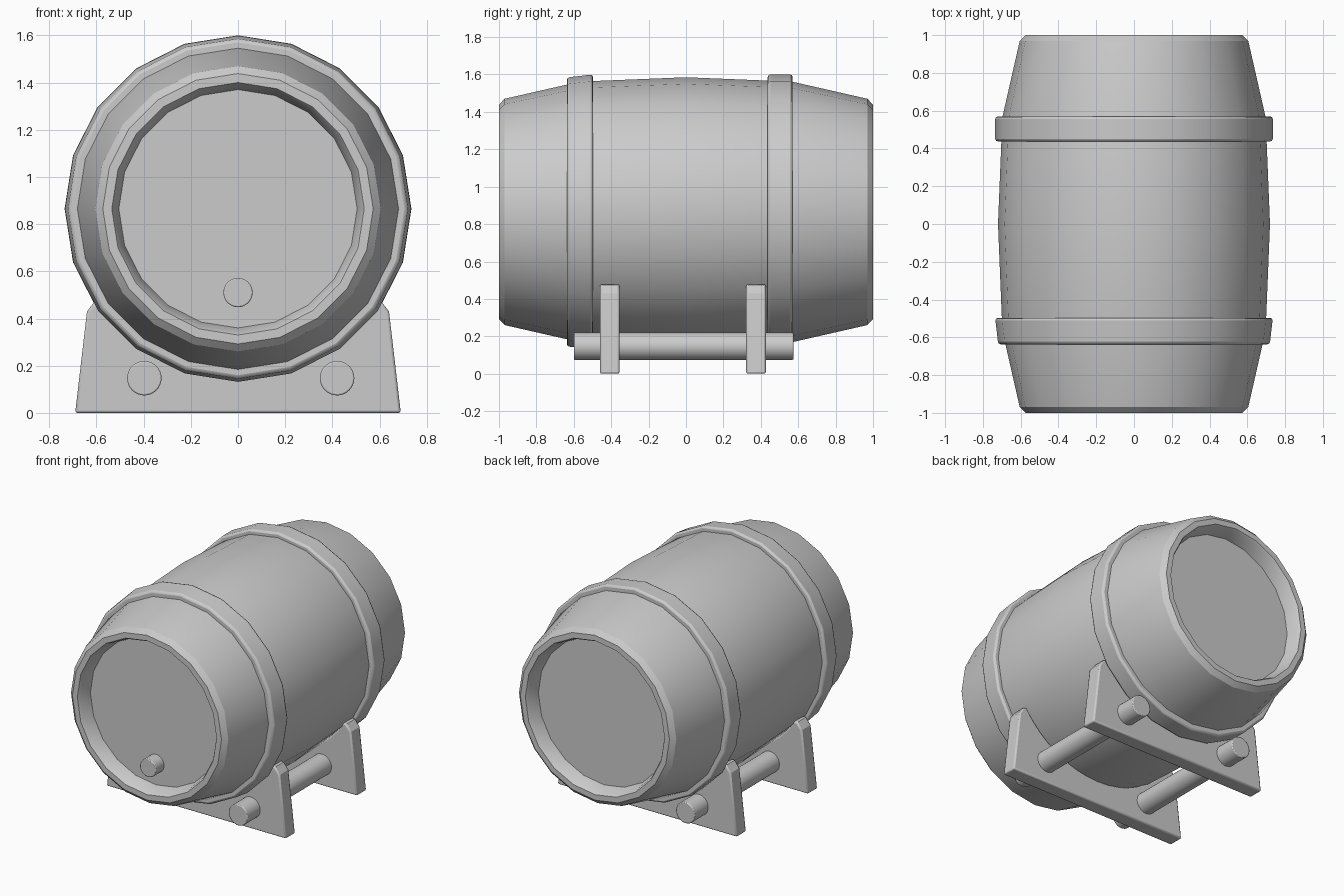
import bpy, bmesh, math

if "Cube" in bpy.data.objects:
    bpy.data.objects.remove(bpy.data.objects["Cube"])

CZ = 0.865          # height of the barrel axis
SIDES = 20


def finish(bm, name, bevel=0.0, angle=30):
    bmesh.ops.recalc_face_normals(bm, faces=bm.faces)
    me = bpy.data.meshes.new(name)
    bm.to_mesh(me)
    bm.free()
    ob = bpy.data.objects.new(name, me)
    bpy.context.collection.objects.link(ob)
    bpy.ops.object.select_all(action='DESELECT')
    ob.select_set(True)
    bpy.context.view_layer.objects.active = ob
    if bevel:
        m = ob.modifiers.new("Bevel", 'BEVEL')
        m.width = bevel
        m.segments = 2
        m.limit_method = 'ANGLE'
        m.angle_limit = math.radians(40)
    bpy.ops.object.shade_smooth_by_angle(angle=math.radians(angle))
    return ob


def lathe(name, profile, sides, x=0.0, z=CZ, closed=False, bevel=0.0):
    """Revolve (y, radius) points round an axis parallel to y."""
    bm = bmesh.new()
    rings = []
    for y, r in profile:
        ring = []
        for i in range(sides):
            a = 2 * math.pi * i / sides
            ring.append(bm.verts.new((x + r * math.sin(a), y, z + r * math.cos(a))))
        rings.append(ring)
    pairs = list(zip(rings, rings[1:]))
    if closed:
        pairs.append((rings[-1], rings[0]))
    for a, b in pairs:
        for i in range(sides):
            j = (i + 1) % sides
            bm.faces.new((a[i], a[j], b[j], b[i]))
    if not closed:
        bm.faces.new(rings[0])
        bm.faces.new(rings[-1])
    return finish(bm, name, bevel)


# barrel body with recessed heads
half = [(0.90, 0.505), (0.985, 0.525), (1.0, 0.535), (1.0, 0.573), (0.97, 0.605), (0.565, 0.697)]
body = [(-y, r) for y, r in half] + [(0, 0.72)] + half[::-1]
lathe("barrel_body", body, SIDES)

# hoops: the front one tapers slightly
lathe("front_hoop", [(-0.637, 0.66), (-0.637, 0.719), (-0.497, 0.735), (-0.497, 0.66)],
      SIDES, closed=True, bevel=0.014)
lathe("back_hoop", [(0.437, 0.66), (0.437, 0.735), (0.57, 0.735), (0.57, 0.66)],
      SIDES, closed=True, bevel=0.014)

# bung in the front head
lathe("front_bung", [(-0.99, 0.062), (-0.88, 0.062)], 32, z=0.51, bevel=0.005)


# cradle boards with a curved seat for the barrel
def cradle(name, y0, y1):
    pts = [(-0.69, 0), (0.69, 0), (0.64, 0.43), (0.605, 0.475)]
    a0, r, n = math.atan2(-0.385, 0.585), 0.70, 16
    for i in range(n + 1):
        a = a0 + (-math.pi - 2 * a0) * i / n
        pts.append((r * math.cos(a), CZ + r * math.sin(a)))
    pts.append((-0.605, 0.475))
    pts.append((-0.64, 0.43))
    bm = bmesh.new()
    face = bm.faces.new([bm.verts.new((x, y0, z)) for x, z in pts])
    ext = bmesh.ops.extrude_face_region(bm, geom=[face])
    for v in ext["geom"]:
        if isinstance(v, bmesh.types.BMVert):
            v.co.y = y1
    return finish(bm, name, bevel=0.01)


cradle("front_cradle", -0.46, -0.355)
cradle("back_cradle", 0.322, 0.427)

# rods joining the cradle boards
for side, x in (("left", -0.397), ("right", 0.42)):
    lathe(side + "_rod", [(-0.60, 0.073), (0.575, 0.073)], 32, x=x, z=0.147, bevel=0.006)
